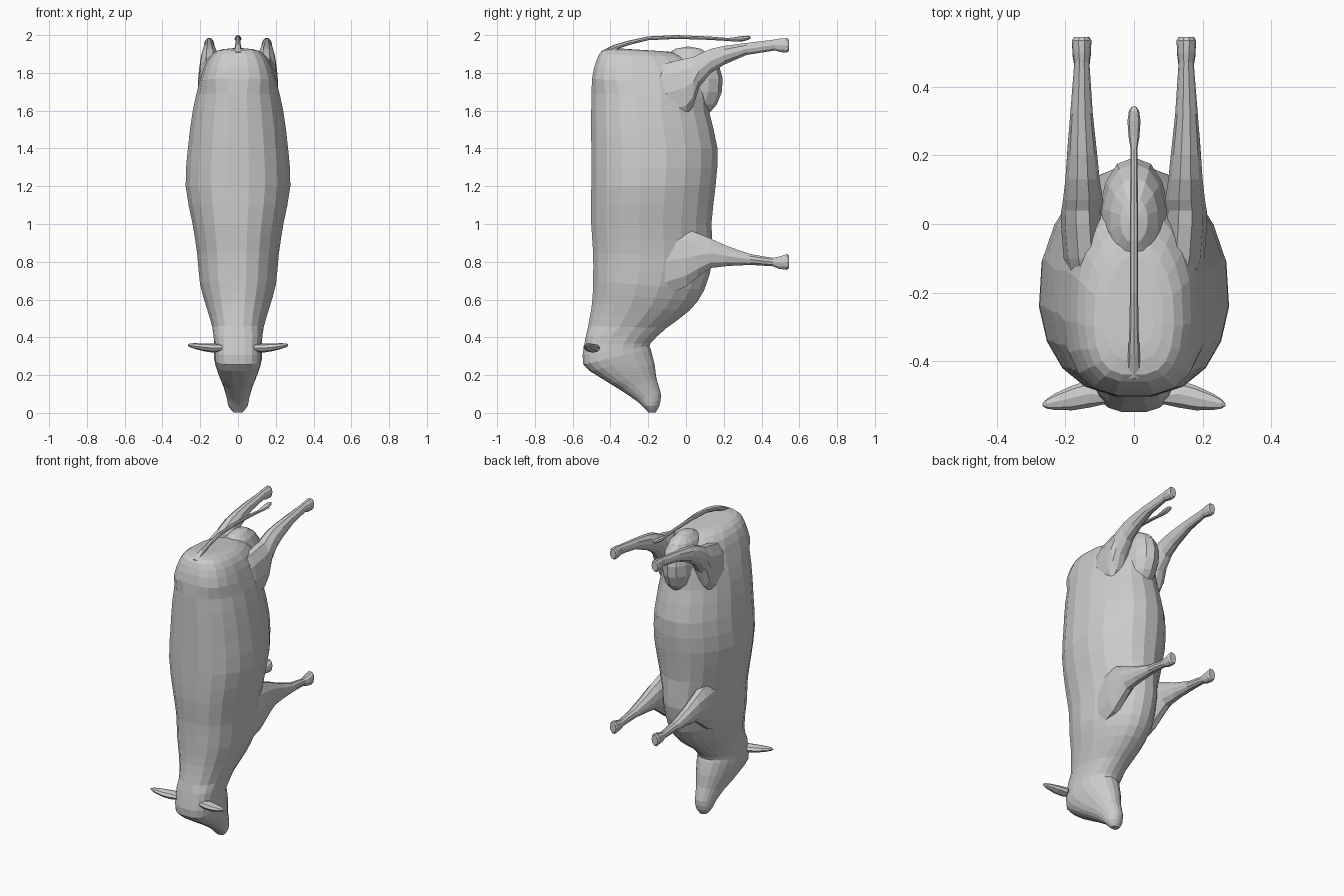
import bpy, bmesh, math
from mathutils import Vector


def spow(v, e):
    return math.copysign(abs(v) ** e, v)


def refine(rows):
    """Insert a smooth in-between row after every row."""
    out = []
    for i in range(len(rows) - 1):
        p0, p3 = rows[max(i - 1, 0)], rows[min(i + 2, len(rows) - 1)]
        out += [rows[i], [(9 * (b + c) - a - d) / 16
                          for a, b, c, d in zip(p0, rows[i], rows[i + 1], p3)]]
    return out + [rows[-1]]


def loft(name, rings, mirror=False):
    """Skin a list of point rings, cap the ends, optionally mirror across x."""
    bm = bmesh.new()
    vs = [[bm.verts.new(p) for p in r] for r in rings]
    n = len(vs[0])
    for a, b in zip(vs, vs[1:]):
        for i in range(n):
            j = (i + 1) % n
            bm.faces.new((a[i], a[j], b[j], b[i]))
    bm.faces.new(vs[0])
    bm.faces.new(vs[-1])
    bmesh.ops.recalc_face_normals(bm, faces=bm.faces)
    me = bpy.data.meshes.new(name)
    bm.to_mesh(me)
    bm.free()
    ob = bpy.data.objects.new(name, me)
    bpy.context.collection.objects.link(ob)
    if mirror:
        m = ob.modifiers.new("mirror", 'MIRROR')
        m.use_mirror_merge = False
    return ob


def body_ring(yb, zb, yf, zf, w, n=20):
    """Ring spanning from a back point to a belly point; rump and head squarer at the back."""
    square = 0.68 if zb > 1.75 or .15 < zb < .42 else 0.85
    pinch = 0.24 if .42 < zb < 1.0 else 0.15
    pts = []
    for i in range(n):
        a = 2 * math.pi * (i + 0.5) / n
        c, s = math.cos(a), math.sin(a)
        e = square if c < 0 else 0.9
        c, s = spow(c, e), spow(s, e)
        t = (1 + c) / 2
        pts.append((w * s * (1 - pinch * max(0, c)), yb + (yf - yb) * t, zb + (zf - zb) * t))
    return pts


def oval(n, u, v, ru, rv):
    return [(u + ru * math.cos(2 * math.pi * i / n), v + rv * math.sin(2 * math.pi * i / n))
            for i in range(n)]


# Head, neck and trunk: back y, z, belly y, z, half width
body = [
    (-.20, .003, -.16, .003, .025), (-.23, .035, -.14, .04, .052),
    (-.265, .065, -.132, .10, .06), (-.35, .122, -.155, .18, .08),
    (-.46, .19, -.165, .26, .108), (-.545, .255, -.185, .34, .128),
    (-.54, .36, -.185, .37, .127), (-.52, .46, -.10, .45, .138),
    (-.50, .58, .02, .54, .17), (-.495, .70, .10, .65, .203),
    (-.495, .85, .145, .82, .218), (-.505, 1.0, .138, 1.0, .243),
    (-.505, 1.2, .16, 1.2, .28), (-.505, 1.4, .17, 1.4, .268),
    (-.505, 1.6, .125, 1.6, .242), (-.50, 1.77, .11, 1.73, .205),
    (-.475, 1.87, .05, 1.85, .168), (-.44, 1.92, -.05, 1.905, .118),
    (-.36, 1.93, -.13, 1.915, .06)]
loft("body", [body_ring(*r) for r in refine(body)])

# Udder blending into the belly between the hind legs
bm = bmesh.new()
bmesh.ops.create_uvsphere(bm, u_segments=14, v_segments=9, radius=1)
for v in bm.verts:
    v.co = Vector((spow(v.co.x, .9) * .105, v.co.y * .195, 1.735 + v.co.z * .205))
    v.co.y += .06 * (v.co.z - 1.735)
me = bpy.data.meshes.new("udder")
bm.to_mesh(me)
bm.free()
bpy.context.collection.objects.link(bpy.data.objects.new("udder", me))

# Legs: y, low z, high z, inner x, outer x
hind = [(-.24, 1.56, 1.80, .08, .165), (-.10, 1.53, 1.86, .08, .205),
        (.0, 1.56, 1.885, .085, .213), (.04, 1.62, 1.89, .088, .212),
        (.07, 1.72, 1.905, .09, .207),
        (.13, 1.795, 1.93, .10, .20), (.20, 1.84, 1.945, .107, .195),
        (.32, 1.893, 1.96, .12, .186), (.47, 1.917, 1.978, .13, .174),
        (.50, 1.908, 1.984, .126, .179), (.535, 1.905, 1.986, .124, .181),
        (.545, 1.915, 1.978, .13, .175)]
fore = [(-.24, .60, .96, .08, .165), (-.10, .62, .985, .08, .20),
        (0, .66, .98, .085, .206), (.06, .71, .958, .09, .204),
        (.13, .763, .927, .10, .20),
        (.22, .775, .885, .11, .194), (.34, .782, .842, .122, .184),
        (.46, .775, .822, .13, .174), (.49, .762, .828, .126, .179),
        (.535, .755, .843, .124, .181), (.545, .765, .835, .13, .175)]
for name, rows in (("hind_leg", hind), ("front_leg", fore)):
    loft(name, [[(x, y, z) for x, z in
                 oval(10, (x0 + x1) / 2, (z0 + z1) / 2, (x1 - x0) / 2, (z1 - z0) / 2)]
                for y, z0, z1, x0, x1 in rows], True)

# Ears: x, centre y, centre z, half depth, half thickness
ear = [(.085, -.50, .345, .025, .018), (.13, -.495, .343, .04, .024),
       (.18, -.507, .347, .036, .021), (.23, -.518, .354, .024, .015),
       (.255, -.524, .358, .014, .010), (.266, -.527, .359, .004, .004)]
loft("ear", [[(r[0], y, z) for y, z in oval(8, *r[1:])] for r in ear], True)

# Tail with tuft: y, centre z, half width, half thickness
tail = [(-.45, 1.895, .024, .02), (-.38, 1.935, .017, .014), (-.30, 1.96, .013, .012),
        (-.20, 1.983, .012, .010), (-.05, 1.99, .012, .010), (.12, 1.984, .011, .009),
        (.22, 1.977, .010, .008), (.255, 1.977, .016, .011), (.30, 1.981, .019, .014),
        (.33, 1.986, .015, .011), (.342, 1.988, .006, .005)]
loft("tail", [[(x, y, z) for x, z in oval(8, 0, zc, w, h)] for y, zc, w, h in tail])
